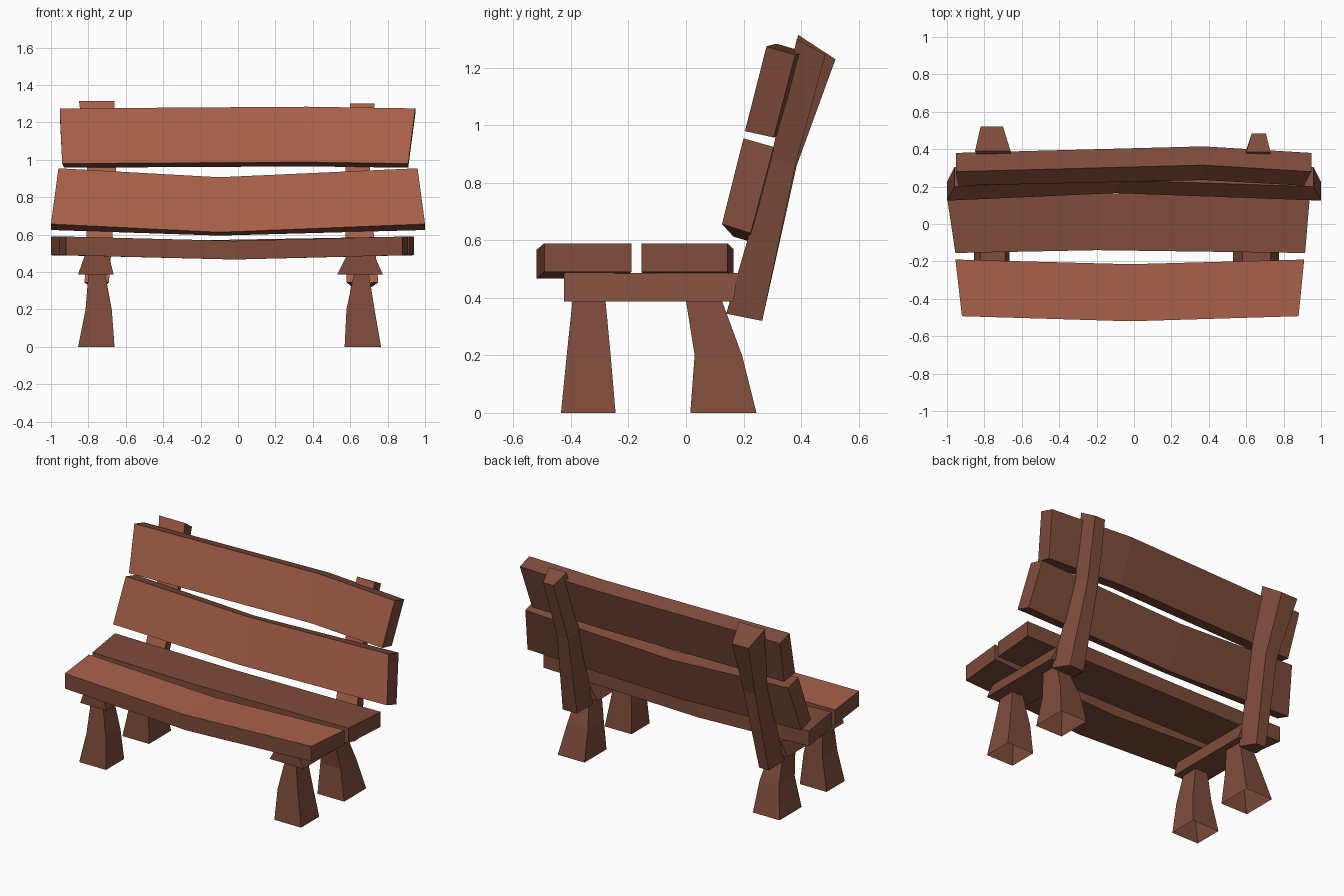
import bpy, bmesh

if "Cube" in bpy.data.objects:
    bpy.data.objects.remove(bpy.data.objects["Cube"])


def material(name, rgb):
    m = bpy.data.materials.new(name)
    m.diffuse_color = (*rgb, 1)
    m.use_nodes = True
    m.node_tree.nodes["Principled BSDF"].inputs["Base Color"].default_value = m.diffuse_color
    return m


DARK = material("dark brown wood", (0.21, 0.072, 0.043))
LIGHT = material("warm brown wood", (0.40, 0.120, 0.068))


def loft(name, sections, light_side=None, open_start=False):
    """Skin four-cornered sections; one side can take the lighter wood."""
    bm = bmesh.new()
    rings = [[bm.verts.new(p) for p in s] for s in sections]
    for a, b in zip(rings, rings[1:]):
        for i in range(4):
            j = (i + 1) % 4
            f = bm.faces.new((a[i], a[j], b[j], b[i]))
            f.material_index = int(i == light_side)
    bm.faces.new(rings[-1])
    cap = bm.faces.new(rings[0])
    bmesh.ops.recalc_face_normals(bm, faces=bm.faces)
    if open_start:
        bmesh.ops.delete(bm, geom=[cap], context='FACES_ONLY')
    me = bpy.data.meshes.new(name)
    bm.to_mesh(me)
    bm.free()
    me.materials.append(DARK)
    me.materials.append(LIGHT)
    ob = bpy.data.objects.new(name, me)
    bpy.context.collection.objects.link(ob)
    return ob


def plank(name, end, mid, left, mid_x, right, light_side):
    """Corners run front-bottom, front-top, back-top, back-bottom as (y, z)."""
    sec = lambda xs, yz: [(x, y, z) for x, (y, z) in zip(xs, yz)]
    loft(name, [sec(left, end), sec([mid_x] * 4, mid), sec(right, end)], light_side)


# seat planks, sagging in the middle
plank("front_seat_plank",
      [(-.493, .49), (-.493, .59), (-.19, .59), (-.19, .49)],
      [(-.52, .467), (-.52, .567), (-.215, .567), (-.215, .467)],
      (-.92, -.92, -.955, -.955), -.02, (.88, .88, .91, .91), 1)
plank("rear_seat_plank",
      [(-.155, .49), (-.155, .59), (.145, .59), (.145, .49)],
      [(-.14, .475), (-.14, .57), (.165, .57), (.165, .475)],
      (-.955, -.955, -1.0, -1.0), -.2, (.915, .915, .94, .94), None)

# back planks, leaning and bowed
plank("lower_back_plank",
      [(.125, .657), (.20, .955), (.305, .925), (.225, .625)],
      [(.165, .613), (.235, .907), (.31, .885), (.225, .595)],
      (-1.0, -.96, -.96, -1.0), -.1, (1.0, .96, .96, 1.0), 0)
plank("upper_back_plank",
      [(.205, .98), (.28, 1.275), (.38, 1.245), (.305, .958)],
      [(.235, .988), (.315, 1.284), (.415, 1.255), (.33, .965)],
      (-.94, -.953, -.953, -.93), .37, (.91, .948, .948, .91), 0)


# back posts: (front x0, x1, back x0, x1, front y, z, back y, z) per section
def post(name, rows):
    loft(name, [[(a, fy, fz), (b, fy, fz), (d, by, bz), (c, by, bz)]
                for a, b, c, d, fy, fz, by, bz in rows], 0)


post("left_back_post", [
    (-.82, -.69, -.79, -.72, .14, .345, .265, .32),
    (-.80, -.65, -.775, -.69, .295, .885, .385, .86),
    (-.85, -.66, -.82, -.70, .39, 1.315, .52, 1.23)])
post("right_back_post", [
    (.58, .75, .61, .715, .14, .345, .265, .32),
    (.57, .70, .595, .675, .295, .885, .38, .86),
    (.60, .73, .63, .705, .385, 1.30, .485, 1.245)])

# seat rails, wider at the bottom
for side, (b0, b1, t0, t1) in {"left": (-.855, -.665, -.82, -.69),
                               "right": (.53, .775, .58, .73)}.items():
    loft(side + "_seat_rail",
         [[(b0, y0, .387), (b1, y0, .387), (t1, y1, .487), (t0, y1, .487)]
          for y0, y1 in ((-.425, -.425), (.165, .18))])

# flared legs, open underneath
leg_x = {"left": [(-.855, -.66), (-.815, -.675), (-.80, -.71)],
         "right": [(.57, .765), (.58, .73), (.62, .70)]}
leg_y = {"front": [(-.435, -.245), (-.415, -.262), (-.395, -.28)],
         "rear": [(.015, .245), (.03, .195), (0, .125)]}
for side, xs in leg_x.items():
    for end, ys in leg_y.items():
        loft(f"{side}_{end}_leg",
             [[(a, c, z), (b, c, z), (b, d, z), (a, d, z)]
              for (a, b), (c, d), z in zip(xs, ys, (0, .2, .39))], open_start=True)
